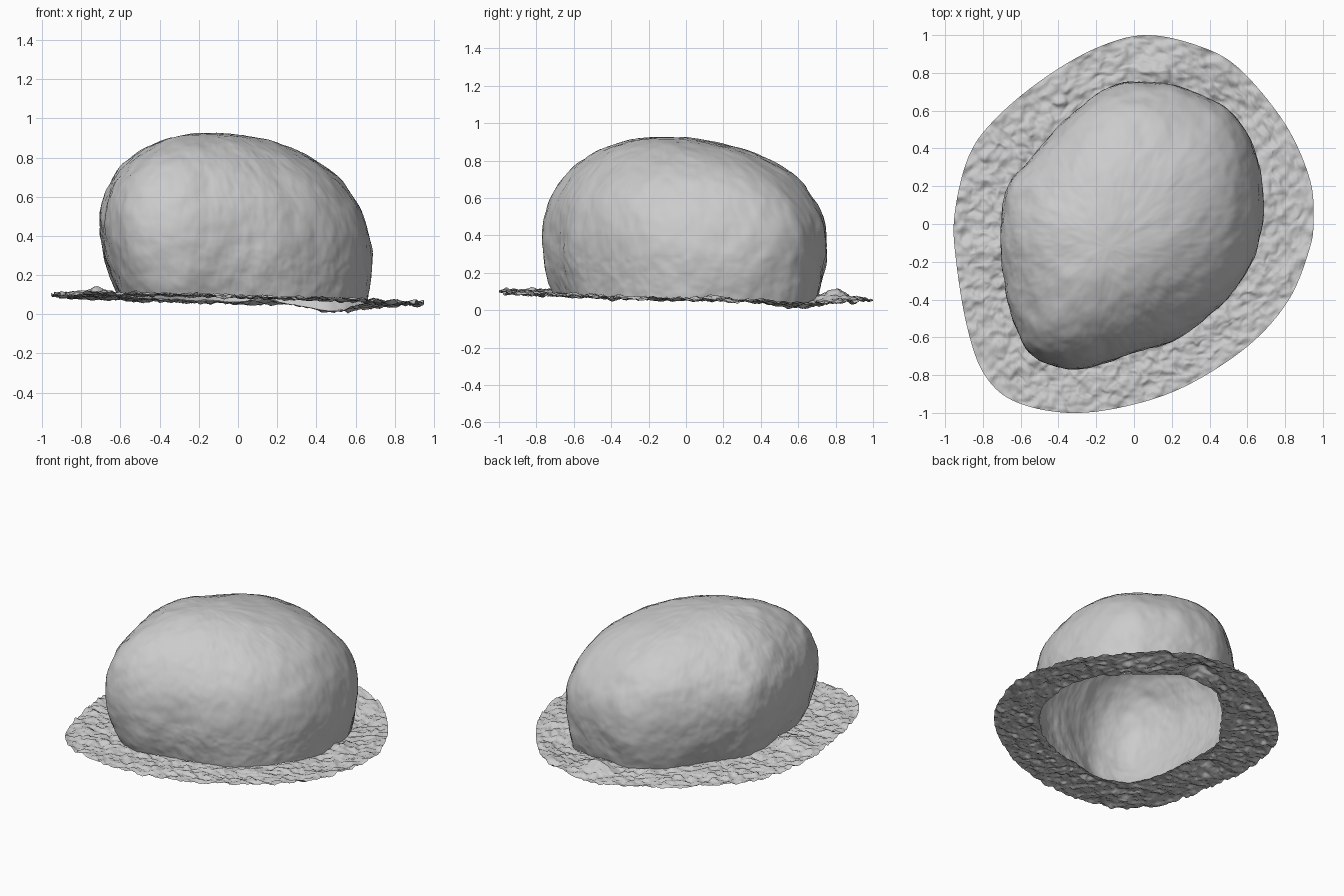
import bpy, bmesh
from math import sin, cos, pi, atan2, exp, hypot
from mathutils import Vector, noise

if "Cube" in bpy.data.objects:
    bpy.data.objects.remove(bpy.data.objects["Cube"])

N = 440                        # columns around the model
CX, CY, TOP = -0.14, -0.12, 0.92   # highest point of the boulder

# Plan outlines, counter-clockwise
ROCK = [(.68, .13), (.64, .37), (.52, .58), (.37, .67), (.19, .74), (-.03, .75), (-.18, .70),
        (-.37, .54), (-.58, .31), (-.67, .18), (-.71, -.08), (-.69, -.29), (-.63, -.53),
        (-.53, -.70), (-.33, -.77), (-.13, -.73), (.16, -.64), (.37, -.51), (.56, -.32), (.66, -.11)]
SKIRT = [(.95, .03), (.93, .24), (.80, .53), (.56, .82), (.35, .94), (.07, 1.0), (-.18, .94),
         (-.45, .79), (-.71, .58), (-.87, .37), (-.95, .05), (-.94, -.21), (-.88, -.56),
         (-.79, -.80), (-.63, -.94), (-.34, -1.0), (-.02, -.96), (.29, -.85), (.61, -.64),
         (.82, -.40), (.93, -.13)]


def radii(points):
    """Smooth closed outline resampled as N radii around the boulder's top point."""
    n, polar = len(points), []
    for i in range(n):
        a, b, c, d = (Vector(points[(i + k) % n]) for k in (-1, 0, 1, 2))
        for j in range(24):
            t = j / 24
            p = .5 * (2 * b + (c - a) * t + (2 * a - 5 * b + 4 * c - d) * t ** 2
                      + (3 * b - a - 3 * c + d) * t ** 3)
            x, y = p.x - CX, p.y - CY
            polar.append((atan2(y, x) % (2 * pi), hypot(x, y)))
    polar.sort()
    polar = ([(polar[-1][0] - 2 * pi, polar[-1][1])] + polar
             + [(polar[0][0] + 2 * pi, polar[0][1])])
    out, k = [], 0
    for i in range(N):
        th = 2 * pi * i / N
        while polar[k + 1][0] < th:
            k += 1
        (a0, r0), (a1, r1) = polar[k], polar[k + 1]
        out.append(r0 + (r1 - r0) * (th - a0) / max(a1 - a0, 1e-9))
    return out


def bump(p, centre, size):
    return exp(-(Vector(p) - Vector(centre)).length_squared / size ** 2)


def ground(x, y):
    """Gently tilted ground level with a hollow and some heaped soil."""
    z = .075 - .022 * x - .018 * y
    z -= .04 * bump((x, y), (.48, .55), .2)
    z += .05 * bump((x, y), (.14, .79), .09)
    z += .04 * bump((x, y), (-.72, -.15), .09)
    z += .03 * bump((x, y), (.70, .15), .05)
    return z


def roughness(p, freq, octaves):
    return noise.fractal(p * freq, .8, 2.1, octaves)


def loft(name, rows, cap=None):
    """Bridge closed rows of points into one open surface."""
    bm = bmesh.new()
    vs = [[bm.verts.new(p) for p in row] for row in rows]
    for a, b in zip(vs, vs[1:]):
        for i in range(N):
            j = (i + 1) % N
            bm.faces.new((a[i], b[i], b[j], a[j]))
    if cap:
        c = bm.verts.new(cap)
        for i in range(N):
            bm.faces.new((c, vs[0][i], vs[0][(i + 1) % N]))
    me = bpy.data.meshes.new(name)
    bm.to_mesh(me)
    bm.free()
    for f in me.polygons:
        f.use_smooth = True
    ob = bpy.data.objects.new(name, me)
    bpy.context.collection.objects.link(ob)
    return ob


rock_r, skirt_r = radii(ROCK), radii(SKIRT)
angles = [2 * pi * i / N for i in range(N)]


def tuck(th):
    return .06 - .04 * cos(th)


def weathered(p):
    """Soft lumps, fine grain and a few chips on the boulder skin."""
    out = (p - Vector((CX, CY, .35))).normalized()
    d = .012 * roughness(p, 2.6, 2) + .006 * roughness(p + Vector((5, 1, 2)), 9, 3)
    d -= .025 * bump(p, (-.55, .12, .70), .07)
    d -= .012 * bump(p, (.02, -.70, .40), .12)
    return p + out * d


# Boulder: rounded cap above the widest line, tucked-in wall below it
UP, DOWN, POW = 50, 24, 2 / 2.1
rows = []
for k in range(1, UP + DOWN + 1):
    row = []
    for th, R in zip(angles, rock_r):
        zw = .385 - .085 * cos(th)
        if k <= UP:
            f = k / UP * pi / 2
            r = R * sin(f) ** POW
            z = zw + (TOP - zw) * max(cos(f), 0) ** POW
        else:
            v = (k - UP) / DOWN
            r = R - tuck(th) * v * v
            z = zw + (ground(CX + r * cos(th), CY + r * sin(th)) - zw) * v
        row.append(weathered(Vector((CX + r * cos(th), CY + r * sin(th), z))))
    rows.append(row)
loft("boulder", rows, weathered(Vector((CX, CY, TOP))))

# Ground skirt: crumbly ring of soil from the boulder's foot to the trimmed edge
RINGS = 34
rows = []
for k in range(RINGS + 1):
    t, row = k / RINGS, []
    for th, R, S in zip(angles, rock_r, skirt_r):
        inner = R - tuck(th) - .01
        r = inner + (S - inner) * t
        x, y = CX + r * cos(th), CY + r * sin(th)
        p = Vector((x, y, 0))
        rough = min(1, .4 + 4 * t)
        z = ground(x, y) + rough * (.013 * roughness(p, 9, 2) + .014 * roughness(p, 24, 3))
        shift = .012 * noise.noise_vector(p * 22) * min(1, 6 * (1 - t))
        row.append((x + shift.x, y + shift.y, max(z, 0)))
    rows.append(row)
loft("ground_skirt", rows)
